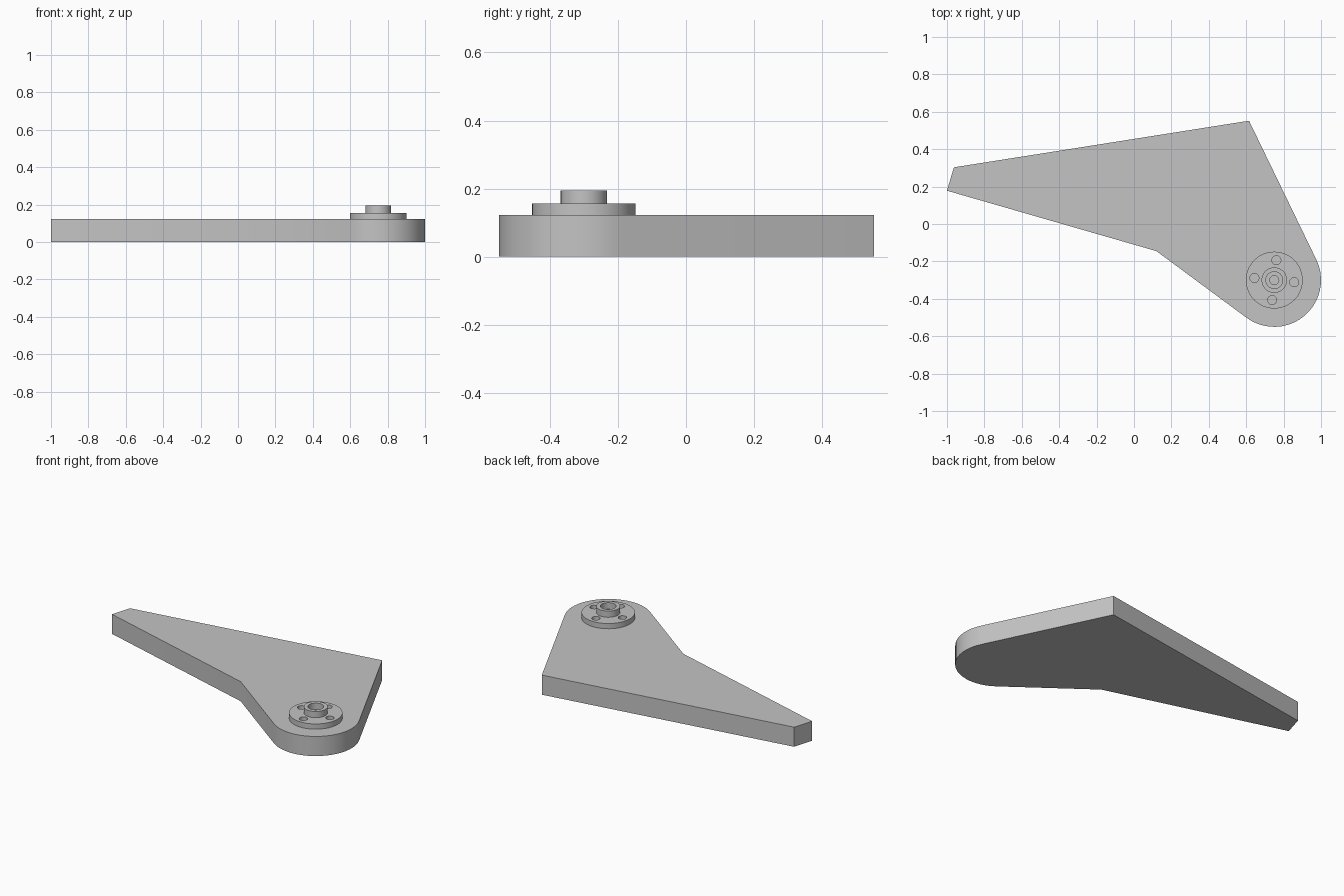
import bpy, bmesh
from math import atan2, acos, cos, sin, hypot, pi, radians
from mathutils import Vector

if "Cube" in bpy.data.objects:
    bpy.data.objects.remove(bpy.data.objects["Cube"])

PIVOT = Vector((0.75, -0.30))
END_R = 0.25
PLATE_TOP = 0.123
FLANGE_TOP = 0.156
COLLAR_TOP = 0.195

grey = bpy.data.materials.new("light_grey")
grey.use_nodes = True
colour = (0.55, 0.55, 0.55, 1)
grey.diffuse_color = colour
grey.node_tree.nodes["Principled BSDF"].inputs["Base Color"].default_value = colour


def finish(name, bm):
    bmesh.ops.recalc_face_normals(bm, faces=bm.faces)
    mesh = bpy.data.meshes.new(name)
    bm.to_mesh(mesh)
    bm.free()
    mesh.materials.append(grey)
    obj = bpy.data.objects.new(name, mesh)
    bpy.context.collection.objects.link(obj)
    return obj


def prism(name, outline, z0, z1):
    bm = bmesh.new()
    face = bm.faces.new([bm.verts.new((x, y, z0)) for x, y in outline])
    up = bmesh.ops.extrude_face_region(bm, geom=[face])["geom"]
    bmesh.ops.translate(bm, vec=(0, 0, z1 - z0),
                        verts=[v for v in up if isinstance(v, bmesh.types.BMVert)])
    return finish(name, bm)


def lathe(name, profile, steps=48):
    bm = bmesh.new()
    pts = [bm.verts.new((PIVOT.x + r, PIVOT.y, z)) for r, z in profile]
    edges = [bm.edges.new(pair) for pair in zip(pts, pts[1:])]
    bmesh.ops.spin(bm, geom=pts + edges, cent=(*PIVOT, 0), axis=(0, 0, 1),
                   angle=2 * pi, steps=steps, use_merge=True)
    bmesh.ops.remove_doubles(bm, verts=bm.verts, dist=1e-5)
    return finish(name, bm)


def circle(centre, radius, n=24):
    return [(centre.x + radius * cos(2 * pi * i / n),
             centre.y + radius * sin(2 * pi * i / n)) for i in range(n)]


def tangent_angle(point, side):
    # Angle on the rounded end where a line from the point touches it
    d = Vector(point) - PIVOT
    return atan2(d.y, d.x) + side * acos(END_R / d.length)


def smooth(obj):
    bpy.ops.object.select_all(action="DESELECT")
    obj.select_set(True)
    bpy.context.view_layer.objects.active = obj
    bpy.ops.object.shade_smooth_by_angle(angle=radians(30))


# Arm plate: straight edges running tangent into a rounded end
back_corner, front_corner = (0.615, 0.552), (0.12, -0.145)
a0 = tangent_angle(back_corner, -1)
a1 = tangent_angle(front_corner, 1) - 2 * pi
if a1 > a0:
    a1 -= 2 * pi
if a0 - a1 > 2 * pi:
    a1 += 2 * pi
ARC = 20
arc = [(PIVOT.x + END_R * cos(a0 + (a1 - a0) * i / ARC),
        PIVOT.y + END_R * sin(a0 + (a1 - a0) * i / ARC)) for i in range(ARC + 1)]
plate = prism("arm_plate",
              [(-1.0, 0.178), (-0.963, 0.303), back_corner] + arc + [front_corner],
              0, PLATE_TOP)

# Hub: round flange and collar with a stepped blind bore
hub = lathe("hub", [(0, PLATE_TOP), (0.152, PLATE_TOP), (0.152, FLANGE_TOP),
                    (0.068, FLANGE_TOP), (0.068, COLLAR_TOP), (0.045, COLLAR_TOP),
                    (0.045, FLANGE_TOP), (0.024, FLANGE_TOP),
                    (0.024, PLATE_TOP + 0.002), (0, PLATE_TOP + 0.002)])

# Four bolt holes through the flange
for i in range(4):
    a = radians(84) + i * pi / 2
    centre = PIVOT + Vector((cos(a), sin(a))) * 0.107
    cutter = prism("bolt_hole_cutter", circle(centre, 0.024),
                   PLATE_TOP - 0.02, FLANGE_TOP + 0.02)
    cutter.hide_render = True
    cut = hub.modifiers.new("bolt_hole", "BOOLEAN")
    cut.operation, cut.solver, cut.object = "DIFFERENCE", "EXACT", cutter
    bpy.ops.object.select_all(action="DESELECT")
    bpy.context.view_layer.objects.active = hub
    hub.select_set(True)
    bpy.ops.object.modifier_apply(modifier=cut.name)
    bpy.data.objects.remove(cutter)

smooth(plate)
smooth(hub)
